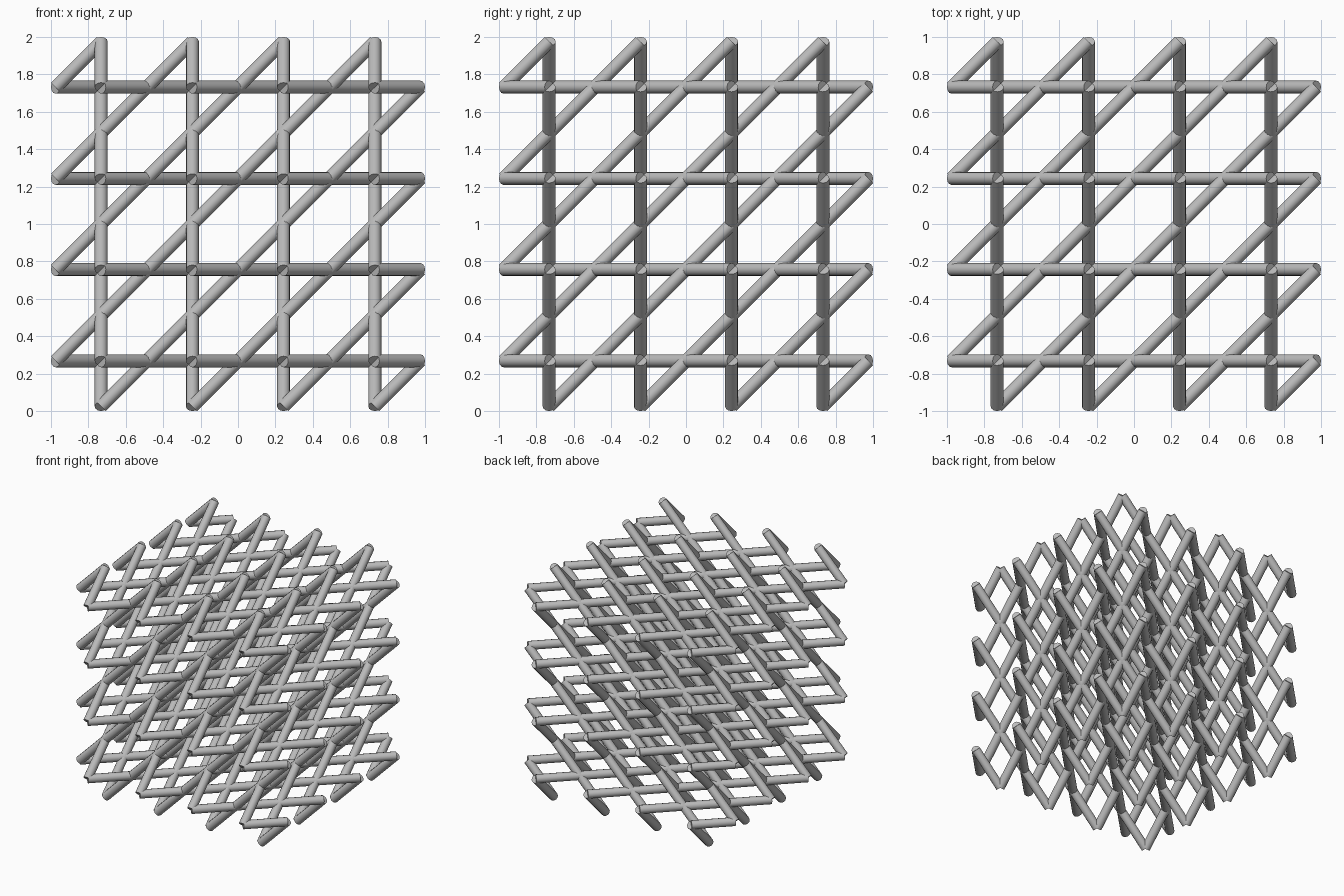
import bpy, bmesh, math
from mathutils import Matrix, Vector

cube = bpy.data.objects.get("Cube")
if cube:
    bpy.data.objects.remove(cube, do_unlink=True)

CELLS = 4
RADIUS = 0.035
PITCH = (2 - 2 * RADIUS * math.sqrt(0.5)) / CELLS   # rod ends just reach the 2 unit box
HALF = CELLS / 2
SIDES = 12

grey = bpy.data.materials.new("grey")
grey.use_nodes = True
grey.diffuse_color = (0.5, 0.5, 0.5, 1)
grey.node_tree.nodes["Principled BSDF"].inputs["Base Color"].default_value = (0.5, 0.5, 0.5, 1)


def add_rod(bm, start, end):
    """Capped cylinder between two points."""
    axis = end - start
    turn = axis.to_track_quat("Z", "Y").to_matrix().to_4x4()
    bmesh.ops.create_cone(bm, cap_ends=True, segments=SIDES, radius1=RADIUS, radius2=RADIUS,
                          depth=axis.length, matrix=Matrix.Translation((start + end) / 2) @ turn)


def rod_layers(name, u, v, w):
    """Parallel diagonal rods in the u-v plane, one layer through each row of cells along w."""
    def point(pu, pv, pw):
        p = Vector((0, 0, 0))
        p[u], p[v], p[w] = pu * PITCH, pv * PITCH, pw * PITCH
        return p + Vector((0, 0, 1))

    bm = bmesh.new()
    for layer in range(CELLS):
        depth = layer + 0.5 - HALF
        for step in range(2 * CELLS):
            shift = step + 0.5 - CELLS
            low, high = max(-HALF, shift - HALF), min(HALF, shift + HALF)
            add_rod(bm, point(low, low - shift, depth), point(high, high - shift, depth))
    mesh = bpy.data.meshes.new(name)
    bm.to_mesh(mesh)
    bm.free()
    mesh.materials.append(grey)
    obj = bpy.data.objects.new(name, mesh)
    bpy.context.collection.objects.link(obj)
    bpy.ops.object.select_all(action="DESELECT")
    obj.select_set(True)
    bpy.context.view_layer.objects.active = obj
    bpy.ops.object.shade_smooth_by_angle(angle=math.radians(40))


# Three families of diagonal rods, one for each pair of axes
rod_layers("level_rods", 0, 1, 2)
rod_layers("crosswise_rods", 0, 2, 1)
rod_layers("lengthwise_rods", 1, 2, 0)
